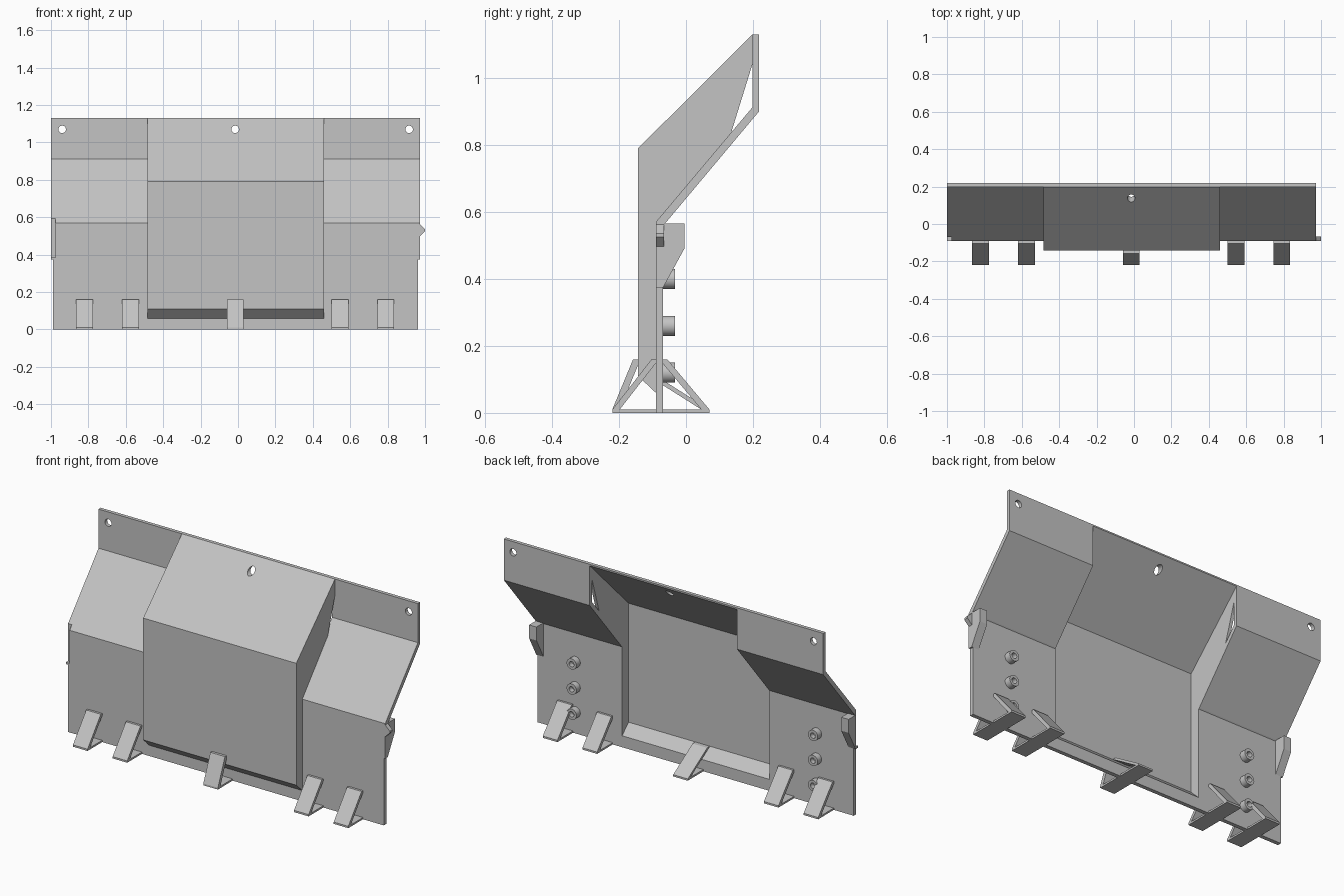
import bpy
import bmesh
from mathutils import Matrix, Vector
from math import radians

cube = bpy.data.objects.get("Cube")
if cube:
    bpy.data.objects.remove(cube, do_unlink=True)

grey = bpy.data.materials.new("plain grey")
grey.use_nodes = True
COLOUR = (0.55, 0.55, 0.55, 1)
grey.diffuse_color = COLOUR
grey.node_tree.nodes["Principled BSDF"].inputs["Base Color"].default_value = COLOUR


def finish(name, bm):
    bmesh.ops.recalc_face_normals(bm, faces=bm.faces)
    mesh = bpy.data.meshes.new(name)
    bm.to_mesh(mesh)
    bm.free()
    mesh.materials.append(grey)
    obj = bpy.data.objects.new(name, mesh)
    bpy.context.collection.objects.link(obj)
    return obj


def prism(name, profile, x0, x1):
    """Extrude a (y, z) profile along x."""
    bm = bmesh.new()
    face = bm.faces.new([bm.verts.new((x0, y, z)) for y, z in profile])
    new = bmesh.ops.extrude_face_region(bm, geom=[face])["geom"]
    bmesh.ops.translate(bm, vec=(x1 - x0, 0, 0),
                        verts=[v for v in new if isinstance(v, bmesh.types.BMVert)])
    return finish(name, bm)


def box(name, x0, x1, y0, y1, z0, z1):
    return prism(name, [(y0, z0), (y1, z0), (y1, z1), (y0, z1)], x0, x1)


def strap(name, a, b, thick, x0, x1):
    """Flat bar whose outer edge runs from a to b, thickened horizontally."""
    return prism(name, [a, b, (b[0] + thick, b[1]), (a[0] + thick, a[1])], x0, x1)


def cut(target, cutter):
    mod = target.modifiers.new("cut", "BOOLEAN")
    mod.operation, mod.solver, mod.object = "DIFFERENCE", "EXACT", cutter
    bpy.context.view_layer.objects.active = target
    bpy.ops.object.modifier_apply(modifier=mod.name)
    bpy.data.objects.remove(cutter, do_unlink=True)


def drill(target, x, z, radius=0.02):
    bm = bmesh.new()
    bmesh.ops.create_cone(bm, cap_ends=True, segments=32, radius1=radius, radius2=radius,
                          depth=1, matrix=Matrix.Translation((x, 0.2, z))
                          @ Matrix.Rotation(radians(90), 4, "X"))
    cut(target, finish("hole_cutter", bm))


FRONT, BACK = -0.09, -0.068
HOOD_R, HOOD_L, WALL = -0.485, 0.46, 0.018

# Bent side panels, slightly wider above the step
bent = [(FRONT, 0.375), (FRONT, 0.57), (0.198, 0.912), (0.198, 1.13),
        (0.218, 1.13), (0.218, 0.9), (BACK + 0.005, 0.565), (BACK, 0.56), (BACK, 0.375)]
right_panel = prism("right_panel", bent, -1.0, HOOD_R + WALL)
left_panel = prism("left_panel", bent, HOOD_L - WALL, 0.972)
box("right_lower_panel", -0.988, HOOD_R + WALL, FRONT, BACK, 0, 0.375)
box("left_lower_panel", HOOD_L - WALL, 0.963, FRONT, BACK, 0, 0.375)
box("centre_sill", HOOD_R + WALL, HOOD_L - WALL, FRONT, BACK, 0, 0.06)

# Notch on the right edge, pointed tab on the left edge
cut(right_panel, box("notch_cutter", -1.1, -0.977, -0.2, BACK - 0.002, 0.385, 0.605))
bm = bmesh.new()
tab = bm.faces.new([bm.verts.new((x, FRONT, z)) for x, z in
                    [(0.97, 0.495), (1.0, 0.525), (1.0, 0.535), (0.97, 0.565)]])
ext = bmesh.ops.extrude_face_region(bm, geom=[tab])["geom"]
bmesh.ops.translate(bm, vec=(0, 0.024, 0),
                    verts=[v for v in ext if isinstance(v, bmesh.types.BMVert)])
finish("left_tab", bm)

# Mounting holes in the side panels
drill(right_panel, -0.94, 1.07)
drill(left_panel, 0.915, 1.07)

# Projecting hood: folded sheet with two cheeks, open at the back
hood = prism("hood_sheet", [
    (FRONT, 0.06), (-0.143, 0.11), (-0.143, 0.79), (0.198, 1.13), (0.218, 1.13),
    (0.218, 1.122), (-0.125, 0.782), (-0.125, 0.118), (BACK, 0.064), (BACK, 0.06)],
    HOOD_R + WALL, HOOD_L - WALL)
drill(hood, -0.015, 1.07)
cheek = [(FRONT, 0.06), (-0.143, 0.11), (-0.143, 0.79), (0.198, 1.13),
         (0.198, 1.04), (0.135, 0.837), (FRONT, 0.57)]
prism("right_cheek", cheek, HOOD_R, HOOD_R + WALL)
prism("left_cheek", cheek, HOOD_L - WALL, HOOD_L)

# Rear gussets at the panel edges
gusset = [(BACK, 0.565), (-0.005, 0.565), (-0.005, 0.49), (BACK, 0.375)]
prism("right_gusset", gusset, -1.0, -0.955)
prism("left_gusset", gusset, 0.927, 0.972)

# Feet: base plate with a front and a rear brace
for i, x in enumerate((-0.82, -0.575, -0.015, 0.545, 0.79)):
    x0, x1 = x - 0.045, x + 0.045
    centre = i == 2
    box(f"foot_plate_{i}", x0, x1, -0.22, 0.07, 0, 0.01)
    front_top = (-0.158, 0.16) if centre else (-0.103, 0.16)
    strap(f"front_brace_{i}", (-0.22, 0.01), front_top, 0.022, x0, x1)
    rear_top = (-0.125, 0.118) if centre else (-0.08, 0.16)
    strap(f"rear_brace_{i}", (0.046, 0.01), rear_top, 0.024, x0, x1)

# Hollow bosses on the back of the side panels
for side, x in (("right", -0.76), ("left", 0.73)):
    for i, z in enumerate((0.12, 0.26, 0.4)):
        bm = bmesh.new()
        rings = []
        for radius, y in ((0.03, BACK), (0.03, -0.033), (0.015, -0.033), (0.015, -0.06)):
            spin = Matrix.Translation((x, y, z)) @ Matrix.Rotation(radians(90), 4, "X")
            rings.append(bmesh.ops.create_circle(bm, segments=32, radius=radius,
                                                 matrix=spin)["verts"])
        for a, b in zip(rings, rings[1:]):
            for k in range(len(a)):
                n = (k + 1) % len(a)
                bm.faces.new((a[k], a[n], b[n], b[k]))
        bm.faces.new(rings[-1])
        bm.faces.new(rings[0])
        boss = finish(f"{side}_boss_{i}", bm)
        bpy.ops.object.select_all(action="DESELECT")
        boss.select_set(True)
        bpy.context.view_layer.objects.active = boss
        bpy.ops.object.shade_smooth_by_angle(angle=radians(30))
